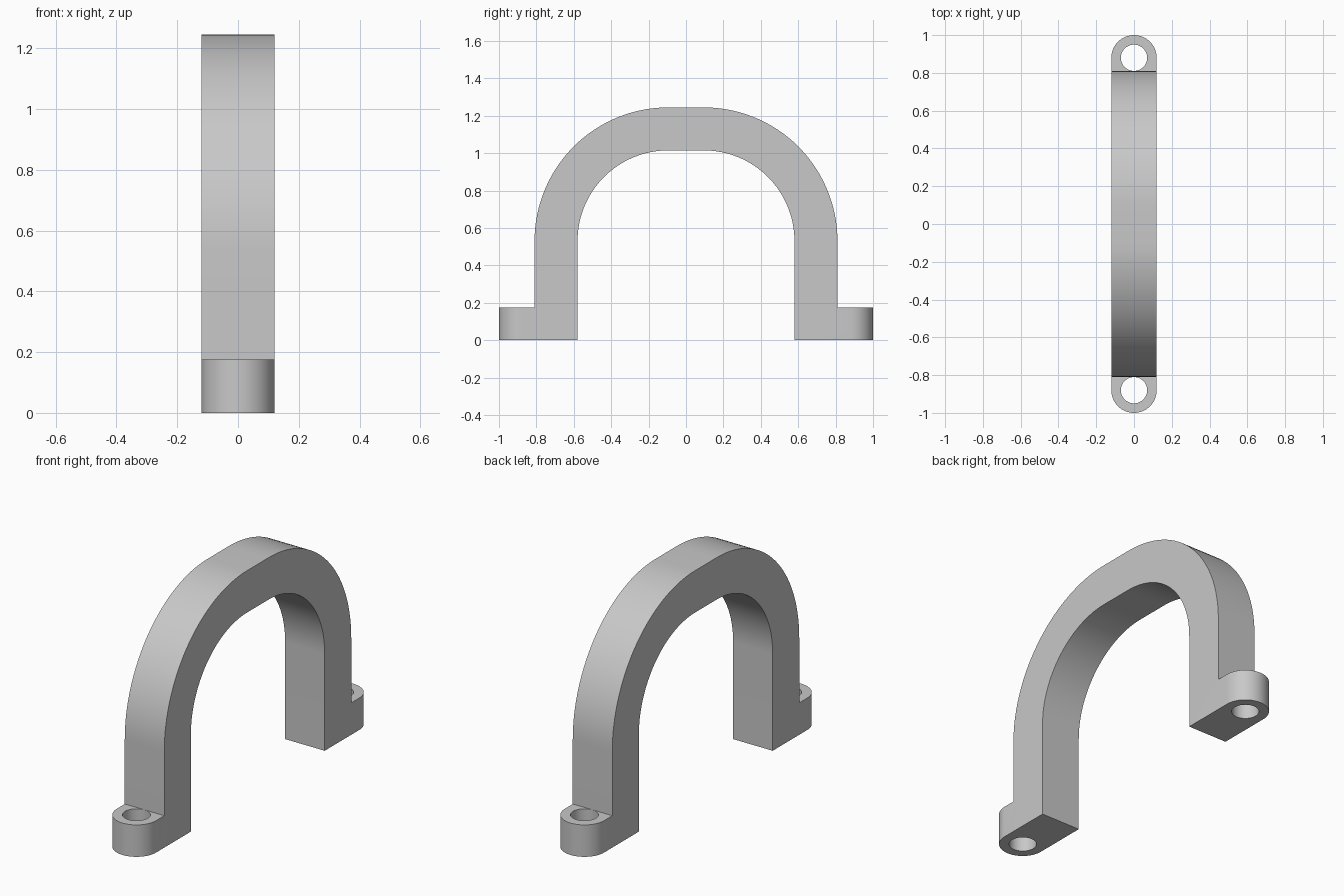
import bpy, bmesh
from math import sin, cos, pi, radians
from mathutils import Vector

cube = bpy.data.objects.get("Cube")
if cube:
    bpy.data.objects.remove(cube, do_unlink=True)

HALF_WIDTH = 0.12
LUG_Y, LUG_TOP = 0.88, 0.175
ARC_Y, ARC_Z = 0.095, 0.53
R_OUT, R_IN = 0.715, 0.485


def arc(cx, cy, r, start, end, steps=32):
    angles = [start + (end - start) * i / steps for i in range(steps + 1)]
    return [(cx + r * cos(a), cy + r * sin(a)) for a in angles]


def prism(name, outline, place, depth):
    """Extrude a flat outline, placed in 3D by a function, along depth."""
    bm = bmesh.new()
    face = bm.faces.new([bm.verts.new(place(*p)) for p in outline])
    ext = bmesh.ops.extrude_face_region(bm, geom=[face])
    moved = [g for g in ext["geom"] if isinstance(g, bmesh.types.BMVert)]
    bmesh.ops.translate(bm, verts=moved, vec=Vector(depth))
    bmesh.ops.recalc_face_normals(bm, faces=bm.faces)
    mesh = bpy.data.meshes.new(name)
    bm.to_mesh(mesh)
    bm.free()
    obj = bpy.data.objects.new(name, mesh)
    bpy.context.collection.objects.link(obj)
    return obj


def boolean(target, cutter, operation):
    cutter.hide_render = True
    mod = target.modifiers.new(operation.title(), "BOOLEAN")
    mod.operation, mod.solver, mod.object = operation, "EXACT", cutter
    bpy.context.view_layer.objects.active = target
    bpy.ops.object.modifier_apply(modifier=mod.name)
    bpy.data.objects.remove(cutter, do_unlink=True)


# Side profile: one half with its foot, mirrored for the other half
outer = [(1.1, 0), (1.1, LUG_TOP), (ARC_Y + R_OUT, LUG_TOP)]
outer += arc(ARC_Y, ARC_Z, R_OUT, 0, pi / 2)
inner = arc(ARC_Y, ARC_Z, R_IN, pi / 2, 0) + [(ARC_Y + R_IN, 0)]
mirror = lambda pts: [(-y, z) for y, z in reversed(pts)]
profile = outer + mirror(outer) + mirror(inner) + inner
clamp = prism("arch_clamp", profile, lambda y, z: (-0.2, y, z), (0.4, 0, 0))

# Trim to the plan shape with rounded lug ends
plan = arc(0, LUG_Y, HALF_WIDTH, 0, pi) + arc(0, -LUG_Y, HALF_WIDTH, pi, 2 * pi)
trim = prism("plan_trim", plan, lambda x, y: (x, y, -0.2), (0, 0, 1.8))
boolean(clamp, trim, "INTERSECT")

# Screw hole through each lug
for side in (-1, 1):
    circle = arc(0, side * LUG_Y, 0.0695, 0, 2 * pi, 48)[:-1]
    hole = prism("hole_cutter", circle, lambda x, y: (x, y, -0.1), (0, 0, 0.4))
    boolean(clamp, hole, "DIFFERENCE")

# Plain grey finish
grey = bpy.data.materials.new("light_grey")
grey.use_nodes = True
colour = (0.58, 0.58, 0.58, 1)
grey.diffuse_color = colour
grey.node_tree.nodes["Principled BSDF"].inputs["Base Color"].default_value = colour
clamp.data.materials.clear()
clamp.data.materials.append(grey)

bpy.ops.object.select_all(action="DESELECT")
clamp.select_set(True)
bpy.context.view_layer.objects.active = clamp
bpy.ops.object.shade_smooth_by_angle(angle=radians(30))
